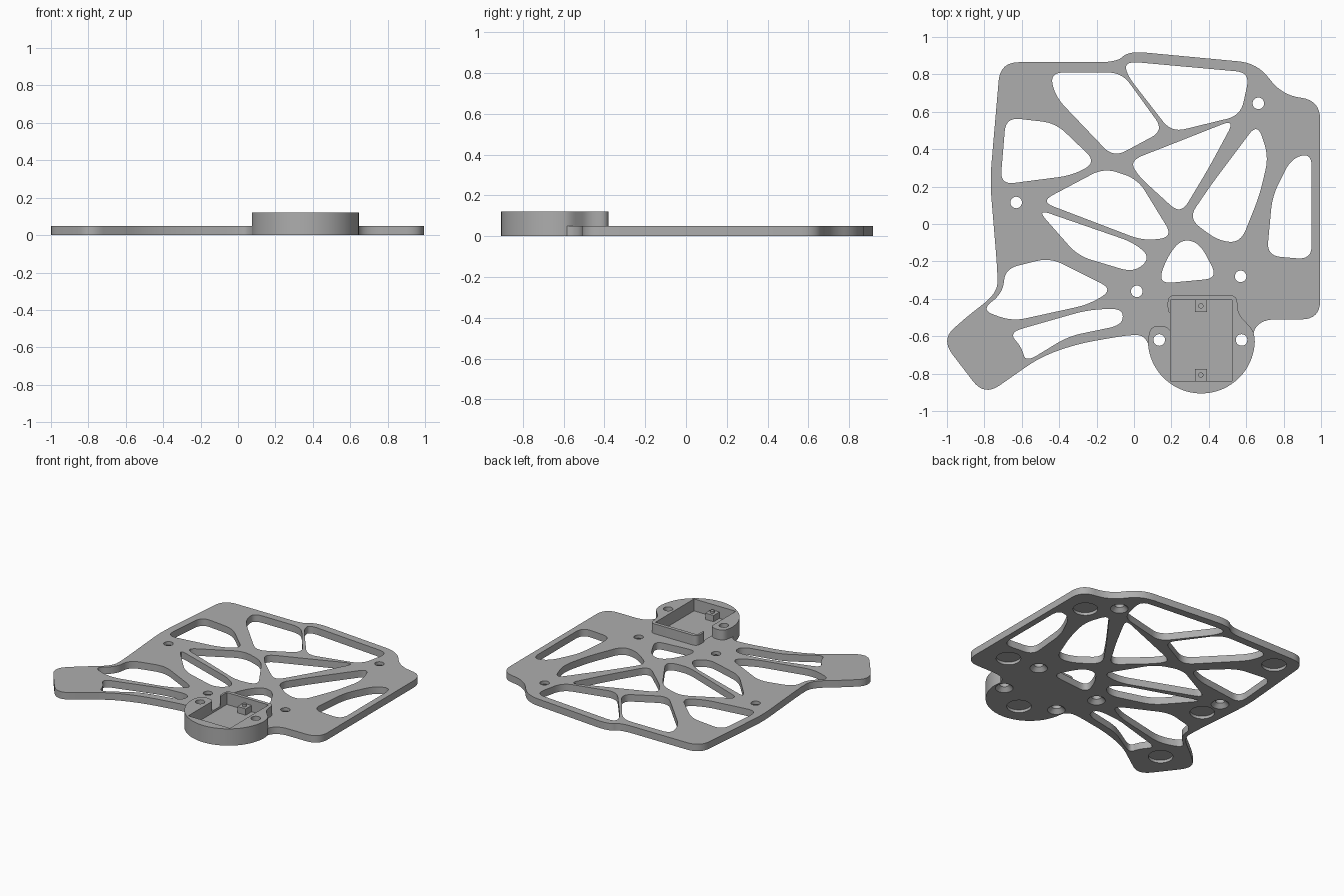
import bpy
import bmesh
from math import sin, cos, radians, pi
from mathutils import Vector

cube = bpy.data.objects.get("Cube")
if cube:
    bpy.data.objects.remove(cube, do_unlink=True)

PLATE_TOP = .05
HOUSING_TOP = .12
POCKET_FLOOR = .035

grey = bpy.data.materials.new("plain grey")
grey.use_nodes = True
grey.diffuse_color = (.42, .42, .42, 1)
grey.node_tree.nodes["Principled BSDF"].inputs["Base Color"].default_value = grey.diffuse_color


def rounded(corners, cut=.1, steps=8):
    """Round every corner of a polygon, never past half of an edge."""
    corners = [Vector(c) for c in corners]
    path = []
    for i, corner in enumerate(corners):
        before = corners[i - 1] - corner
        after = corners[(i + 1) % len(corners)] - corner
        start = corner + before.normalized() * min(cut, before.length * .49)
        end = corner + after.normalized() * min(cut, after.length * .49)
        for step in range(steps + 1):
            t = step / steps
            path.append(start * (1 - t) ** 2 + corner * 2 * t * (1 - t) + end * t ** 2)
    return path


def circle(center, radius, first=0, last=360, count=40):
    angles = [radians(first + (last - first) * i / count) for i in range(count)]
    return [Vector((center[0] + radius * cos(a), center[1] + radius * sin(a))) for a in angles]


def add_prism(bm, path, bottom, top):
    face = bm.faces.new([bm.verts.new((p.x, p.y, bottom)) for p in path])
    result = bmesh.ops.extrude_face_region(bm, geom=[face])
    verts = [v for v in result["geom"] if isinstance(v, bmesh.types.BMVert)]
    bmesh.ops.translate(bm, verts=verts, vec=(0, 0, top - bottom))


def add_box(bm, left, right, front, back, bottom, top):
    add_prism(bm, [Vector(p) for p in ((left, front), (right, front), (right, back), (left, back))],
              bottom, top)


def add_screw_hole(bm, center):
    """Straight hole with a countersink at the underside."""
    rings = []
    for radius, z in ((.058, -.02), (.058, 0), (.031, .027), (.031, .3)):
        rings.append([bm.verts.new((p.x, p.y, z)) for p in circle(center, radius, count=24)])
    for low, high in zip(rings, rings[1:]):
        for i in range(len(low)):
            bm.faces.new((low[i - 1], low[i], high[i], high[i - 1]))
    bm.faces.new(rings[0])
    bm.faces.new(rings[-1])


def finish(name, bm):
    bmesh.ops.recalc_face_normals(bm, faces=bm.faces[:])
    mesh = bpy.data.meshes.new(name)
    bm.to_mesh(mesh)
    bm.free()
    mesh.materials.append(grey)
    obj = bpy.data.objects.new(name, mesh)
    bpy.context.collection.objects.link(obj)
    return obj


def combine(target, tool, operation):
    """Apply a boolean and remove the tool object."""
    modifier = target.modifiers.new("boolean", "BOOLEAN")
    modifier.operation = operation
    modifier.solver = "EXACT"
    modifier.object = tool
    bpy.context.view_layer.objects.active = target
    bpy.ops.object.modifier_apply(modifier=modifier.name)
    bpy.data.objects.remove(tool, do_unlink=True)


# Base plate outline
outline = [
    (-.715, .865), (-.09, .865), (-.03, .925), (.66, .86), (.79, .69), (.995, .66),
    (.995, -.51), (.66, -.51), (.62, -.65), (.1, -.7), (.06, -.6), (-.01, -.59),
    (-.3, -.64), (-.5, -.71), (-.8, -.92), (-1.03, -.62), (-.9, -.5), (-.73, -.37),
    (-.73, -.25), (-.77, .23),
]
bm = bmesh.new()
add_prism(bm, rounded(outline), 0, PLATE_TOP)
plate = finish("base_plate", bm)

# Raised round housing with a screw boss and a thin wall round the pocket
disc = (.36, -.62)
upper_edge = [
    (.64, -.57), (.555, -.48), (.55, -.38), (.18, -.38), (.18, -.475), (.21, -.475),
    (.21, -.6), (.18, -.545), (.09, -.545),
]
bm = bmesh.new()
path = circle(disc, .286, 180, 363)
path += rounded([path[-1]] + upper_edge + [path[0]], .04, 5)[6:-6]
add_prism(bm, path, 0, HOUSING_TOP)
combine(plate, finish("housing", bm), "UNION")

# Organic lightening openings
openings = {
    "back_left": [(-.45, .81), (-.065, .81), (.16, .5), (-.11, .355), (-.42, .68)],
    "back_right": [(-.045, .87), (.62, .81), (.57, .58), (.2, .49), (-.04, .8)],
    "left": [(-.685, .57), (-.42, .54), (-.2, .33), (-.33, .26), (-.715, .21)],
    "middle_right": [(.54, .56), (.4, .3), (.25, .05), (.02, .26), (-.02, .34), (.16, .41)],
    "middle": [(-.5, .12), (-.16, .3), (.02, .24), (.21, -.07), (.05, -.09)],
    "middle_front": [(-.52, .08), (0, -.1), (.09, -.18), (0, -.26), (-.3, -.17)],
    "front_left": [(-.69, -.24), (-.45, -.18), (-.11, -.35), (-.24, -.43), (-.65, -.52),
                   (-.82, -.46), (-.7, -.37)],
    "arm": [(-.67, -.58), (-.25, -.46), (-.06, -.45), (-.06, -.54), (-.35, -.6),
            (-.58, -.74), (-.6, -.66)],
    "small": [(.25, -.08), (.35, -.1), (.45, -.29), (.13, -.32), (.17, -.19)],
    "tall_right": [(.66, .54), (.72, .36), (.67, .15), (.57, -.1), (.45, -.09), (.29, .03),
                   (.42, .22)],
    "far_right": [(.84, .35), (.95, .38), (.95, -.19), (.71, -.17), (.74, .15)],
}
bm = bmesh.new()
for corners in openings.values():
    add_prism(bm, rounded(corners, .075), -.1, .2)

# Countersunk screw holes
for center in ((-.63, .115), (.015, -.36), (.57, -.28), (.665, .645), (.135, -.62), (.575, -.62)):
    add_screw_hole(bm, center)

# Shallow round foot recesses underneath
for center in ((.83, .5), (.8, -.31), (.35, -.74), (-.57, .73), (-.61, -.04), (-.77, -.65)):
    add_prism(bm, circle(center, .08), -.02, .02)

# Rectangular pocket in the housing
add_box(bm, .195, .525, -.84, -.405, POCKET_FLOOR, .2)
cutter = finish("cutter", bm)
cutter.hide_render = True
combine(plate, cutter, "DIFFERENCE")

# Support posts with locating pins
for name, front in (("back_post", -.47), ("front_post", -.84)):
    bm = bmesh.new()
    add_box(bm, .325, .39, front, front + .065, POCKET_FLOOR, .08)
    add_prism(bm, circle((.3575, front + .0325), .014, count=16), .08, .095)
    finish(name, bm)

# Smooth curved walls, crisp edges
for obj in list(bpy.context.collection.objects):
    if obj.type == "MESH" and grey.name in obj.data.materials:
        bpy.ops.object.select_all(action="DESELECT")
        obj.select_set(True)
        bpy.context.view_layer.objects.active = obj
        bpy.ops.object.shade_smooth_by_angle(angle=pi / 6)
